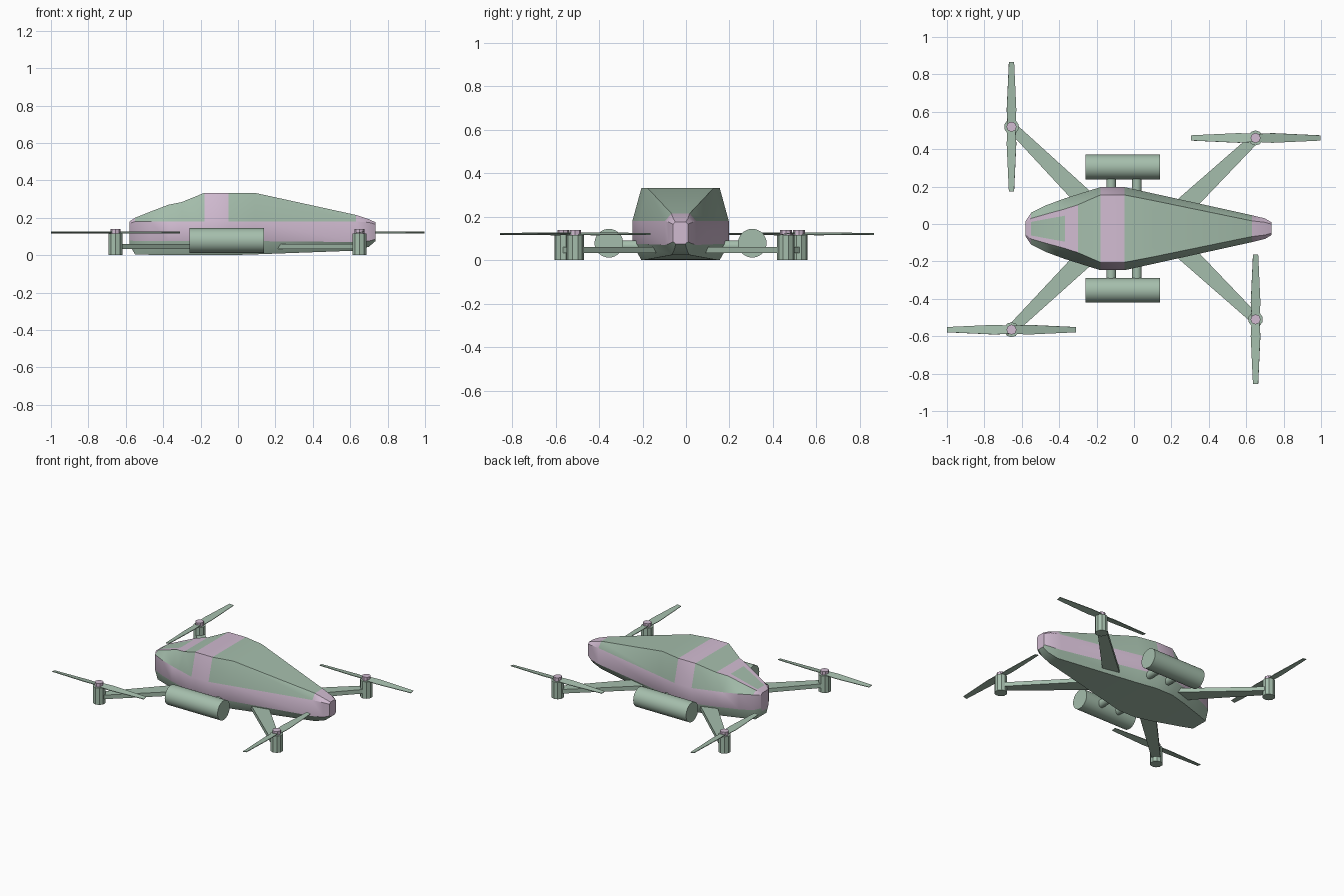
import bpy, bmesh, math
from mathutils import Matrix, Vector

if "Cube" in bpy.data.objects:
    bpy.data.objects.remove(bpy.data.objects["Cube"])


def material(name, rgb):
    m = bpy.data.materials.new(name)
    m.diffuse_color = (*rgb, 1)
    m.use_nodes = True
    m.node_tree.nodes["Principled BSDF"].inputs["Base Color"].default_value = m.diffuse_color
    return m


GREEN = material("sage green", (0.376, 0.515, 0.413))
PINK = material("pale mauve", (0.64, 0.50, 0.64))
CY = -0.025  # centre line of the body in y


def finish(bm, name, mats, smooth=True):
    bmesh.ops.recalc_face_normals(bm, faces=bm.faces)
    me = bpy.data.meshes.new(name)
    bm.to_mesh(me)
    bm.free()
    for m in mats:
        me.materials.append(m)
    ob = bpy.data.objects.new(name, me)
    bpy.context.collection.objects.link(ob)
    if smooth:
        bpy.ops.object.select_all(action='DESELECT')
        bpy.context.view_layer.objects.active = ob
        ob.select_set(True)
        bpy.ops.object.shade_smooth_by_angle(angle=math.radians(30))
    return ob


def cylinder(name, a, b, r, mat, sides):
    """Cylinder between two points."""
    a, b = Vector(a), Vector(b)
    bm = bmesh.new()
    rot = (b - a).to_track_quat('Z', 'Y').to_matrix().to_4x4()
    bmesh.ops.create_cone(bm, cap_ends=True, segments=sides, radius1=r, radius2=r,
                          depth=(b - a).length,
                          matrix=Matrix.Translation((a + b) / 2) @ rot)
    return finish(bm, name, [mat])


def prism(bm, outline, z0, z1, matrix=Matrix()):
    """Extrude a flat outline between two heights."""
    low = [bm.verts.new(matrix @ Vector((x, y, z0))) for x, y in outline]
    top = [bm.verts.new(matrix @ Vector((x, y, z1))) for x, y in outline]
    bm.faces.new(low)
    bm.faces.new(top)
    n = len(outline)
    for i in range(n):
        k = (i + 1) % n
        bm.faces.new((low[i], low[k], top[k], top[i]))


# Body stations: x, bottom half width, bottom z, side half width,
# stripe bottom z, stripe top z, roof half width, roof z
STATIONS = [
    (-0.58, 0.030, 0.055, 0.040, 0.080, 0.170, 0.030, 0.180),
    (-0.55, 0.060, 0.003, 0.085, 0.075, 0.180, 0.055, 0.200),
    (-0.47, 0.090, 0.002, 0.125, 0.075, 0.180, 0.078, 0.232),
    (-0.37, 0.123, 0.001, 0.162, 0.075, 0.180, 0.105, 0.270),
    (-0.30, 0.147, 0.000, 0.184, 0.075, 0.180, 0.128, 0.284),
    (-0.18, 0.180, 0.000, 0.222, 0.075, 0.180, 0.180, 0.333),
    (-0.05, 0.180, 0.000, 0.222, 0.075, 0.180, 0.180, 0.333),
    (0.09, 0.150, 0.004, 0.191, 0.075, 0.180, 0.153, 0.333),
    (0.63, 0.040, 0.024, 0.072, 0.070, 0.180, 0.042, 0.215),
    (0.70, 0.030, 0.045, 0.055, 0.075, 0.175, 0.034, 0.192),
    (0.735, 0.022, 0.075, 0.034, 0.085, 0.165, 0.024, 0.176),
]


def body_paint(x, strip):
    """Pink side stripe, cross band, tail cap, nose tip and canopy frame."""
    if strip in (0, 8, 9):
        return 0
    if strip in (1, 7) or x > 0.63 or x < -0.55 or -0.18 < x < -0.05:
        return 1
    if strip in (3, 5) and x < -0.30:
        return 1
    return int(strip == 4 and -0.37 < x < -0.30)


bm = bmesh.new()
rings = []
for x, b, zb, m, z1, z2, t, zt in STATIONS:
    half = [(b, zb), (m, z1), (m, z2), (t, zt), (t * 0.66, zt)]
    pts = half + [(-y, z) for y, z in reversed(half)]
    rings.append([bm.verts.new((x, CY + y, z)) for y, z in pts])
for i in range(len(rings) - 1):
    xm = (STATIONS[i][0] + STATIONS[i + 1][0]) / 2
    for j in range(10):
        k = (j + 1) % 10
        f = bm.faces.new((rings[i][j], rings[i][k], rings[i + 1][k], rings[i + 1][j]))
        f.material_index = body_paint(xm, j)
for end in (rings[0], rings[-1]):
    bm.faces.new(end).material_index = 1
finish(bm, "body", [GREEN, PINK])

# Side pods on short round struts
for side, label in ((1, "back"), (-1, "front")):
    y = CY + side * 0.33
    cylinder(f"{label}_pod", (-0.26, y, 0.078), (0.14, y, 0.078), 0.066, GREEN, 32)
    for x in (-0.122, 0.015):
        cylinder(f"{label}_pod_strut", (x, CY + side * 0.12, 0.065), (x, y, 0.065),
                 0.026, GREEN, 16)

# Rotor units: motor x, motor y, arm root x, arm root y, blade heading
ROTORS = {
    "back_left": (-0.655, 0.52, -0.20, 0.07, 90),
    "front_left": (-0.655, -0.565, -0.20, -0.12, 0),
    "back_right": (0.65, 0.46, 0.20, 0.03, 0),
    "front_right": (0.65, -0.51, 0.20, -0.08, 90),
}
for label, (mx, my, rx, ry, heading) in ROTORS.items():
    # Tapered arm
    a, b = Vector((rx, ry)), Vector((mx, my))
    d = (b - a).normalized()
    n = Vector((-d.y, d.x))
    bm = bmesh.new()
    prism(bm, [a + n * 0.055, a - n * 0.055, b - n * 0.027, b + n * 0.027], 0.032, 0.060)
    finish(bm, f"{label}_arm", [GREEN], smooth=False)

    # Motor and hub
    cylinder(f"{label}_motor", (mx, my, 0), (mx, my, 0.115), 0.040, GREEN, 10)
    cylinder(f"{label}_hub", (mx, my, 0.112), (mx, my, 0.140), 0.027, PINK, 8)

    # Two pitched blades
    bm = bmesh.new()
    for turn in (0, 180):
        mat = (Matrix.Translation((mx, my, 0.121))
               @ Matrix.Rotation(math.radians(heading + turn), 4, 'Z')
               @ Matrix.Rotation(math.radians(10), 4, 'X'))
        prism(bm, [(0, -0.021), (0.09, -0.026), (0.346, -0.014),
                   (0.346, 0.014), (0.09, 0.026), (0, 0.021)], -0.002, 0.002, mat)
    finish(bm, f"{label}_propeller", [GREEN], smooth=False)
